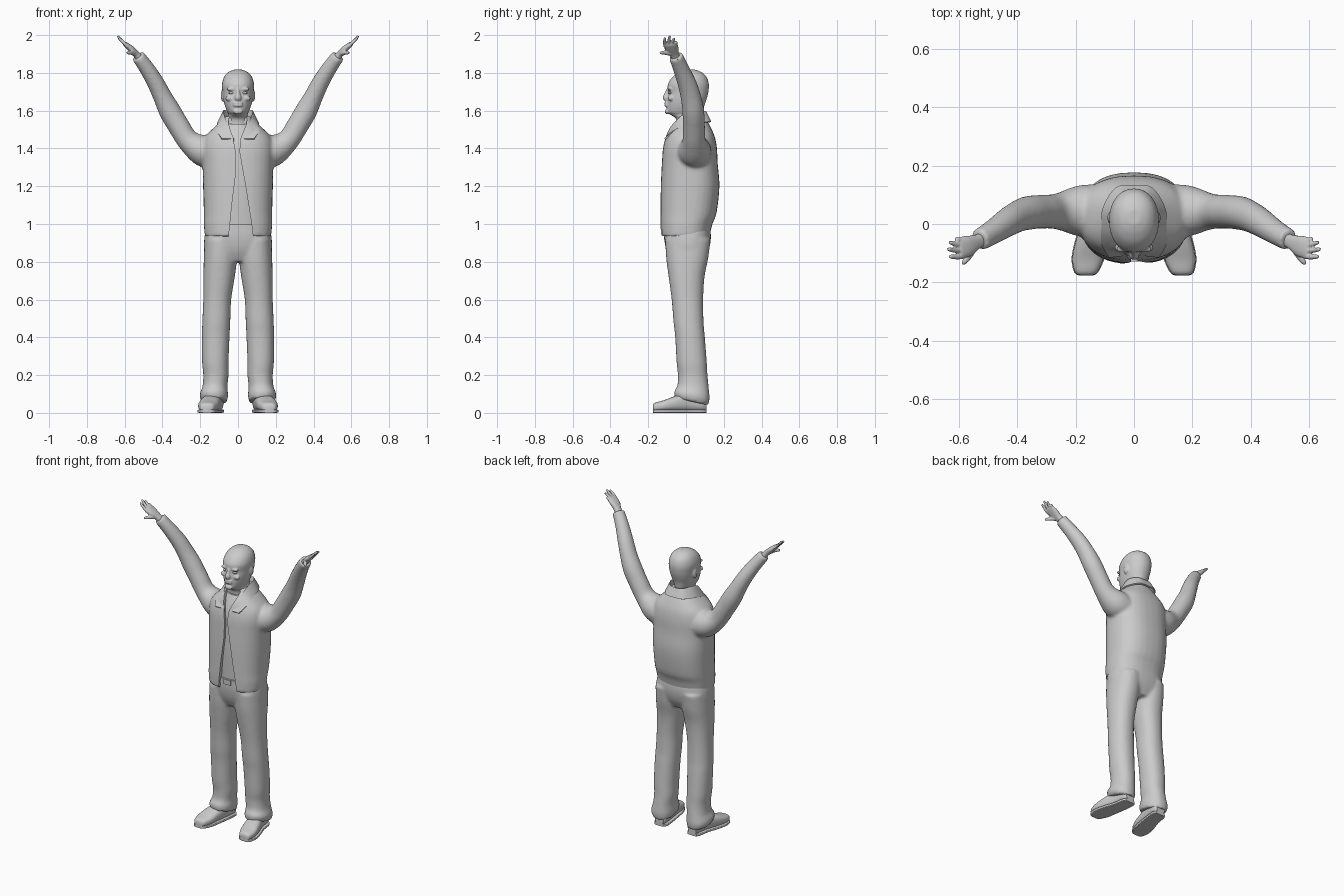
import bpy, bmesh, math
from mathutils import Vector, Matrix

cube = bpy.data.objects.get("Cube")
if cube:
    bpy.data.objects.remove(cube, do_unlink=True)

grey = bpy.data.materials.new("plain_grey")
grey.use_nodes = True
grey.diffuse_color = (0.6, 0.6, 0.6, 1)
grey.node_tree.nodes["Principled BSDF"].inputs["Base Color"].default_value = (0.6, 0.6, 0.6, 1)
Y = Vector((0, 1, 0))


def spline(rows, k=5):
    """Smooth curve through rows of numbers."""
    out = []
    for i in range(len(rows) - 1):
        p = [rows[max(0, min(len(rows) - 1, i + j))] for j in (-1, 0, 1, 2)]
        for s in range(k):
            t = s / k
            out.append([b + t * (c - a) / 2 + t * t * (a - 2.5 * b + 2 * c - d / 2)
                        + t ** 3 * (1.5 * (b - c) + (d - a) / 2) for a, b, c, d in zip(*p)])
    return out + [list(rows[-1])]


def loft(bm, rings, n=2.2, segs=32):
    """Skin a run of (centre, axis, axis) superellipse sections."""
    loops = []
    for c, a, b in rings:
        loop = []
        for i in range(segs):
            t = math.tau * i / segs
            u, v = (math.copysign(abs(f) ** (2 / n), f) for f in (math.cos(t), math.sin(t)))
            loop.append(bm.verts.new(c + a * u + b * v))
        loops.append(loop)
    for p, q in zip(loops, loops[1:]):
        for i in range(segs):
            j = (i + 1) % segs
            bm.faces.new((p[i], p[j], q[j], q[i]))
    bm.faces.new(loops[0])
    bm.faces.new(loops[-1])


def stack(bm, rows, n=2.2):
    """Rows of height, centre x, half width, front y, back y, slope."""
    loft(bm, [(Vector((x, (f + b) / 2, z)), Vector((w, 0, 0)),
               Vector((0, (b - f) / 2, -s * (b - f) / 2)))
              for z, x, w, f, b, s in spline(rows)], n)


def tube(bm, rows, side=1, n=2, segs=24):
    """Rows of x, y, z, thickness radius, width radius."""
    rows = spline(rows)
    pts = [Vector((r[0] * side, r[1], r[2])) for r in rows]
    rings = []
    for i, r in enumerate(rows):
        d = (pts[min(i + 1, len(pts) - 1)] - pts[max(i - 1, 0)]).normalized()
        a = d.cross(Y).normalized()
        rings.append((pts[i], a * r[3], a.cross(d) * r[4]))
    loft(bm, rings, n, segs)


def ball(bm, c, r):
    bmesh.ops.create_uvsphere(bm, u_segments=20, v_segments=12, radius=1,
                              matrix=Matrix.Translation(c) @ Matrix.Diagonal((*r, 1)))


def finish(name, bm, voxel=0, smooth=0, cutter=None, solid=0, angle=40):
    bmesh.ops.recalc_face_normals(bm, faces=bm.faces)
    me = bpy.data.meshes.new(name)
    bm.to_mesh(me)
    bm.free()
    ob = bpy.data.objects.new(name, me)
    bpy.context.collection.objects.link(ob)
    me.materials.append(grey)
    if voxel:
        m = ob.modifiers.new("blend", 'REMESH')
        m.mode, m.voxel_size = 'VOXEL', voxel
    if smooth:
        m = ob.modifiers.new("soften", 'SMOOTH')
        m.factor, m.iterations = 0.5, smooth
    if cutter:
        m = ob.modifiers.new("opening", 'BOOLEAN')
        m.object, m.operation, m.solver = cutter, 'DIFFERENCE', 'EXACT'
    if solid:
        m = ob.modifiers.new("thickness", 'SOLIDIFY')
        m.thickness, m.offset = solid, 0
    bpy.ops.object.select_all(action='DESELECT')
    ob.select_set(True)
    bpy.context.view_layer.objects.active = ob
    bpy.ops.object.convert(target='MESH')
    bpy.ops.object.shade_smooth_by_angle(angle=math.radians(angle))
    return ob


# Cutter for the open jacket front
bm = bmesh.new()
outline = [(-.055, .88), (.085, .88), (.072, 1), (.04, 1.2), (.008, 1.38), (.012, 1.45), (.045, 1.53),
           (.055, 1.65), (-.055, 1.65), (-.05, 1.53), (-.025, 1.45), (-.012, 1.38), (-.01, 1.28), (-.03, 1.12)]
face = bm.faces.new([bm.verts.new((x, -.3, z)) for x, z in outline])
new = bmesh.ops.extrude_face_region(bm, geom=[face])["geom"]
bmesh.ops.translate(bm, verts=[v for v in new if isinstance(v, bmesh.types.BMVert)], vec=(0, .26, 0))
opening = finish("opening_cutter", bm)
opening.hide_render = True
opening.hide_set(True)

# Jacket with raised sleeves
bm = bmesh.new()
stack(bm, [(.935, 0, .176, -.135, .125, 0), (1, 0, .181, -.137, .14, 0), (1.06, 0, .181, -.137, .162, 0),
           (1.2, 0, .185, -.134, .177, 0), (1.32, 0, .187, -.128, .168, 0), (1.4, 0, .19, -.122, .164, 0),
           (1.46, 0, .175, -.108, .153, 0), (1.51, 0, .128, -.088, .132, 0), (1.55, 0, .085, -.06, .11, 0),
           (1.57, 0, .07, -.045, .1, 0)], 2.4)
for s in (1, -1):
    tube(bm, [(.1, .045, 1.37, .085, .09), (.185, .045, 1.39, .085, .088), (.262, .043, 1.44, .06, .062),
              (.315, .042, 1.52, .058, .058), (.362, .038, 1.6, .058, .058), (.4, .025, 1.675, .05, .054),
              (.435, .005, 1.745, .046, .05), (.48, -.025, 1.82, .041, .043), (.53, -.055, 1.89, .036, .038)], s)
finish("jacket", bm, .009, 6, opening)

# Shirt seen in the opening
bm = bmesh.new()
stack(bm, [(.985, 0, .15, -.113, .1, 0), (1.2, 0, .16, -.117, .12, 0), (1.38, 0, .15, -.108, .12, 0),
           (1.46, 0, .12, -.09, .11, 0), (1.53, 0, .07, -.058, .09, 0)])
finish("shirt", bm)

# Folded collar
bm = bmesh.new()
fold = [(0, .108, 1.59), (.045, .1, 1.593), (.076, .05, 1.598), (.076, -.01, 1.58), (.06, -.06, 1.53), (.025, -.108, 1.45)]
fall = [(0, .13, 1.54), (.06, .122, 1.54), (.103, .055, 1.535), (.108, -.01, 1.52), (.11, -.065, 1.49), (.085, -.112, 1.45)]
stand = [(x * .93, y * .9, z - .05) for x, y, z in fold]
for s in (1, -1):
    strips = [[bm.verts.new((s * x, y, z)) for x, y, z in spline(c)] for c in (stand, fold, fall)]
    for p, q in zip(strips, strips[1:]):
        for i in range(len(p) - 1):
            bm.faces.new((p[i], p[i + 1], q[i + 1], q[i]))
bmesh.ops.remove_doubles(bm, verts=bm.verts, dist=.0005)
finish("collar", bm, solid=.009)

# Trousers: hips blended into both legs
bm = bmesh.new()
stack(bm, [(.8, 0, .15, -.075, .09, 0), (.86, 0, .178, -.103, .12, 0), (.93, 0, .178, -.117, .132, 0),
           (1, 0, .165, -.118, .125, 0)], 2.5)
for s in (1, -1):
    stack(bm, [(.06, s * .125, .068, -.06, .118, .22), (.095, s * .128, .075, -.062, .125, .2),
               (.14, s * .122, .066, -.046, .12, .05), (.2, s * .117, .067, -.043, .114, 0),
               (.27, s * .12, .07, -.05, .11, 0), (.4, s * .118, .073, -.057, .1, 0),
               (.48, s * .115, .074, -.066, .093, 0), (.6, s * .11, .074, -.076, .091, 0),
               (.72, s * .1, .083, -.092, .098, 0), (.82, s * .093, .088, -.105, .118, 0),
               (.92, s * .09, .086, -.11, .13, 0)])
finish("trousers", bm, .009, 5)

# Belt and buckle
bm = bmesh.new()
stack(bm, [(.965, 0, .172, -.122, .12, 0), (1, 0, .172, -.122, .12, 0)], 2.5)
finish("belt", bm)
bm = bmesh.new()
bmesh.ops.create_cube(bm, size=1, matrix=Matrix.Translation((.01, -.122, .983)) @ Matrix.Diagonal((.05, .012, .032, 1)))
finish("belt_buckle", bm)

# Shoes with thin soles
for s, side in ((1, "left"), (-1, "right")):
    shoe = spline([(-.176, .165, .022, .03), (-.165, .164, .038, .045), (-.12, .158, .053, .058), (-.06, .147, .053, .08),
                   (.02, .128, .046, .1), (.085, .12, .043, .09), (.108, .119, .03, .07)])
    for part, grow, low, tall in (("shoe", 0, .008, 1), ("sole", .003, 0, 0)):
        bm = bmesh.new()
        loft(bm, [(Vector((s * x, y, low + (h * tall or .018) / 2)), Vector((w + grow, 0, 0)),
                   Vector((0, 0, (h * tall or .018) / 2))) for y, x, w, h in shoe], 2.6 if tall else 6)
        finish(side + "_" + part, bm)

# Hands: palm, thumb and four fingers
tips = [(.612, -.05, 1.962), (.632, -.064, 1.984), (.638, -.087, 1.995), (.632, -.112, 1.986)]
for s, side in ((1, "left"), (-1, "right")):
    bm = bmesh.new()
    tube(bm, [(.515, -.05, 1.87, .022, .024), (.54, -.062, 1.9, .018, .025), (.568, -.075, 1.928, .017, .036),
              (.594, -.082, 1.95, .013, .036), (.602, -.084, 1.957, .008, .03)], s, 2.4)
    for i, (x, y, z) in enumerate(tips):
        tube(bm, [(.583, -.055 - .018 * i, 1.938, .01, .01), (.605, (y - .06 - .018 * i) / 2, 1.96, .009, .009),
                  (x - .004, y, z - .004, .007, .007), (x, y, z, .003, .003)], s, 2, 12)
    tube(bm, [(.545, -.075, 1.9, .012, .014), (.567, -.112, 1.907, .011, .011), (.584, -.133, 1.906, .008, .008),
              (.588, -.138, 1.905, .003, .003)], s, 2, 12)
    finish(side + "_hand", bm, .0035, 3)

# Head and neck with nose, lips, brow, cheeks and ears
bm = bmesh.new()
stack(bm, [(1.46, 0, .062, -.05, .07, 0), (1.55, 0, .06, -.05, .085, 0), (1.578, 0, .05, -.082, .088, 0),
           (1.592, 0, .056, -.1, .091, 0), (1.625, 0, .069, -.103, .097, 0), (1.66, 0, .078, -.101, .109, 0),
           (1.695, 0, .082, -.096, .118, 0), (1.74, 0, .085, -.096, .121, 0), (1.78, 0, .073, -.07, .108, 0),
           (1.805, 0, .05, -.034, .08, 0), (1.817, 0, .022, 0, .05, 0)], 2.15)
tube(bm, [(0, -.092, 1.715, .01, .01), (0, -.1, 1.69, .011, .013), (0, -.106, 1.668, .018, .017), (0, -.1, 1.655, .014, .01)])
for z, r in ((1.64, .007), (1.628, .008)):
    ball(bm, (0, -.103, z), (.027, .011, r))
ball(bm, (0, -.1, 1.595), (.026, .012, .014))
for s in (1, -1):
    ball(bm, (s * .034, -.086, 1.714), (.028, .012, .009))
    ball(bm, (s * .043, -.08, 1.665), (.024, .015, .015))
    ball(bm, (s * .082, .022, 1.68), (.009, .02, .032))
finish("head", bm, .0045, 3)

# Eyes
for s, side in ((1, "left"), (-1, "right")):
    bm = bmesh.new()
    ball(bm, (s * .034, -.083, 1.694), (.016, .011, .007))
    finish(side + "_eye", bm)
